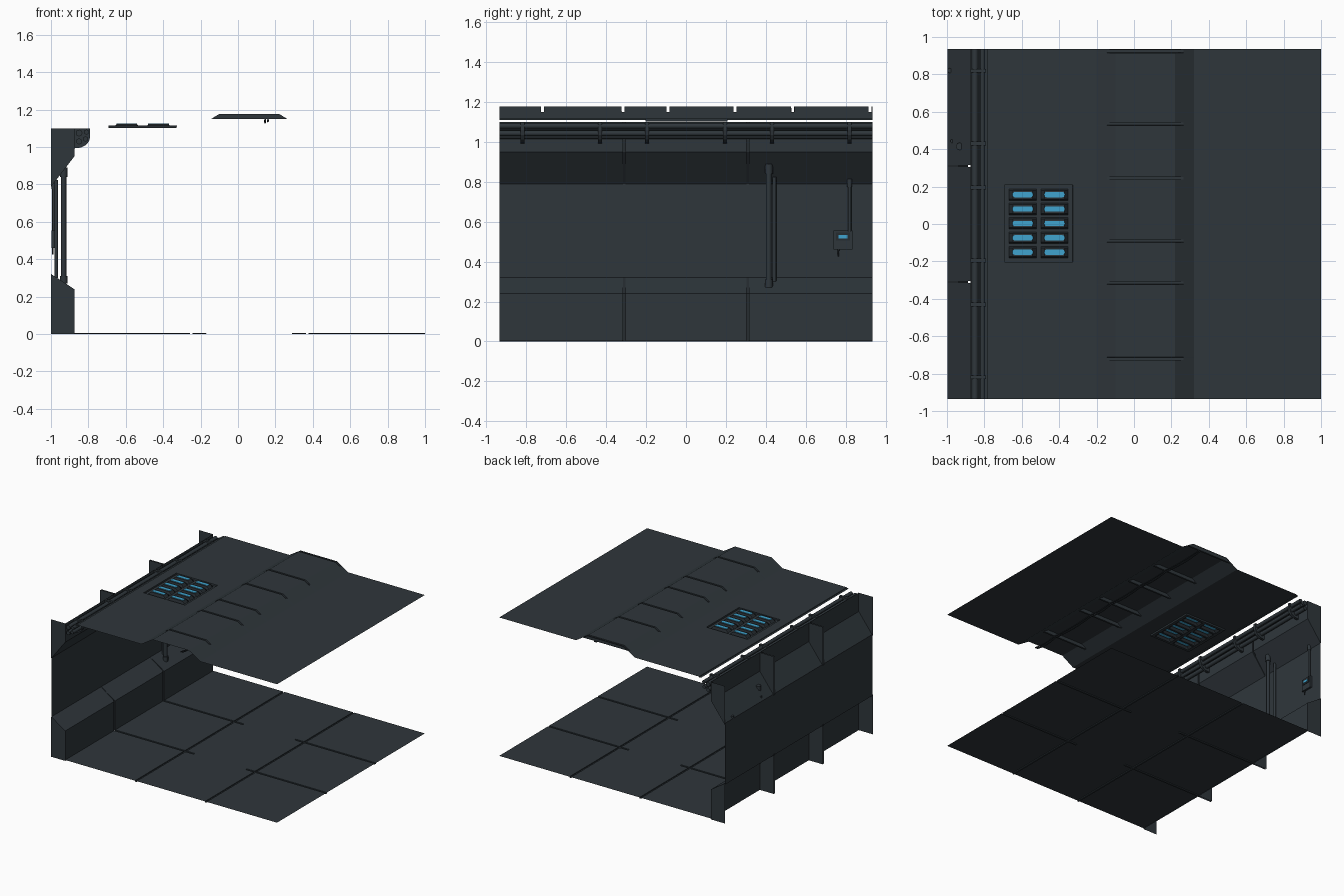
import bpy, bmesh, math

if "Cube" in bpy.data.objects:
    bpy.data.objects.remove(bpy.data.objects["Cube"])

Y = 0.935


def mat(name, rgb):
    m = bpy.data.materials.new(name)
    m.diffuse_color = (*rgb, 1)
    m.use_nodes = True
    m.node_tree.nodes["Principled BSDF"].inputs["Base Color"].default_value = m.diffuse_color
    return m


STEEL = mat("dark blue grey", (0.028, 0.037, 0.044))
DARK = mat("darker grey", (0.019, 0.025, 0.030))
BLUE = mat("light blue", (0.05, 0.37, 0.62))


def finish(name, bm, m):
    me = bpy.data.meshes.new(name)
    bm.to_mesh(me)
    bm.free()
    me.materials.append(m)
    ob = bpy.data.objects.new(name, me)
    bpy.context.collection.objects.link(ob)
    return ob


def height_sheet(name, xs, ys, zf, m):
    """Open sheet whose height follows zf(x, y) on an uneven grid."""
    bm = bmesh.new()
    xs, ys = sorted(set(xs)), sorted(set(ys))
    g = [[bm.verts.new((x, y, zf(x, y))) for y in ys] for x in xs]
    for i in range(len(xs) - 1):
        for j in range(len(ys) - 1):
            bm.faces.new((g[i][j], g[i + 1][j], g[i + 1][j + 1], g[i][j + 1]))
    return finish(name, bm, m)


def extrude_y(name, pts, y0, y1, m, closed=False, caps=None):
    """Sweep an xz profile along y; caps is the outline used for the ends."""
    bm = bmesh.new()
    a = [bm.verts.new((x, y0, z)) for x, z in pts]
    b = [bm.verts.new((x, y1, z)) for x, z in pts]
    n = len(pts)
    for i in range(n if closed else n - 1):
        j = (i + 1) % n
        bm.faces.new((a[i], a[j], b[j], b[i]))
    if caps:
        for y in (y0, y1):
            bm.faces.new([bm.verts.new((x, y, z)) for x, z in caps])
    if closed:
        bmesh.ops.remove_doubles(bm, verts=bm.verts, dist=1e-5)
        bmesh.ops.recalc_face_normals(bm, faces=bm.faces)
    return finish(name, bm, m)


def box(name, lo, hi, m, bevel=0):
    bm = bmesh.new()
    bmesh.ops.create_cube(bm, size=1)
    for v in bm.verts:
        v.co = [(lo[k] + hi[k]) / 2 + v.co[k] * (hi[k] - lo[k]) for k in range(3)]
    if bevel:
        es = [e for e in bm.edges if abs(e.verts[0].co.z - e.verts[1].co.z) > 1e-4]
        bmesh.ops.bevel(bm, geom=es, offset=bevel, segments=3, affect='EDGES', profile=0.5)
    return finish(name, bm, m)


def pipe(name, pts, r, m=STEEL):
    cu = bpy.data.curves.new(name, 'CURVE')
    cu.dimensions = '3D'
    cu.bevel_depth, cu.bevel_resolution, cu.use_fill_caps = r, 2, True
    sp = cu.splines.new('POLY')
    sp.points.add(len(pts) - 1)
    for p, c in zip(sp.points, pts):
        p.co = (*c, 1)
    cu.materials.append(m)
    ob = bpy.data.objects.new(name, cu)
    bpy.context.collection.objects.link(ob)


def groove_lines(cs, w):
    return [c + s for c in cs for s in (-w - 0.0006, -w, w, w + 0.0006)]


# Floor sheet with shallow grooves
FX, FY = (-0.25, 0.37), (-0.31, 0.31)


def floor_z(x, y):
    if any(abs(x - c) < 0.0072 for c in FX):
        return 0.0
    if any(abs(y - c) < 0.0072 for c in FY) and not -0.17 < x < 0.29:
        return 0.0
    return 0.007


height_sheet("floor", [-0.875, -0.17, -0.1694, 0.2894, 0.29, 1.0] + groove_lines(FX, 0.007),
             [-Y, Y] + groove_lines(FY, 0.007), floor_z, STEEL)

# Ceiling sheet: raised spine crossed by grooves, and a recessed light panel
RIBS = (-0.72, -0.315, -0.09, 0.245, 0.535, 0.923)
CX = (-0.595, -0.425)
CY = [0.157 - 0.077 * i for i in range(5)]
PX, PH = -0.51, (0.182, 0.205)


def ceiling_z(x, y):
    dx, dy = abs(x - PX), abs(y - 0.003)
    if dx < PH[0] + 1e-4 and dy < PH[1] + 1e-4:
        ax = min(abs(x - c) for c in CX)
        ay = min(abs(y - c) for c in CY)
        t = min((0.073 - ax) / 0.02, (0.031 - ay) / 0.008)
        return 1.103 + 0.02 * min(1, max(0, t))
    rise = min((x + 0.2) / 0.1, (0.32 - x) / 0.1)
    z = 1.115 + 0.062 * min(1, max(0, rise))
    if any(abs(y - c) < 0.0072 for c in RIBS):
        z = min(z, 1.15)
    return z


xs = [-0.77, -0.2, -0.1435, -0.1, 0.22, 0.2635, 0.32, 1.0]
xs += [PX + s * (PH[0] + d) for s in (-1, 1) for d in (0, 0.001)]
xs += [c + s for c in CX for s in (-0.073, -0.053, 0.053, 0.073)]
ys = [-Y, Y] + groove_lines(RIBS, 0.007)
ys += [0.003 + s * (PH[1] + d) for s in (-1, 1) for d in (0, 0.001)]
ys += [c + s for c in CY for s in (-0.031, -0.023, 0.023, 0.031)]
ceiling = height_sheet("ceiling", xs, ys, ceiling_z, STEEL)
ceiling.data.materials.append(DARK)
for p in ceiling.data.polygons:      # dark sides of the light cells
    if abs(p.center.x - PX) < PH[0] and abs(p.center.y) < PH[1] and p.normal.z < 0.95:
        p.material_index = 1
for i, x in enumerate(CX):
    for j, y in enumerate(CY):
        box(f"ceiling_light_{i}_{j}", (x - 0.055, y - 0.014, 1.119), (x + 0.055, y + 0.014, 1.126), BLUE, 0.012)

# Ceiling edge lip
extrude_y("ceiling_lip", [(-0.787, 1.11), (-0.77, 1.11), (-0.77, 1.115)], -Y, Y, STEEL)

# Cables sagging under the spine
stops = [-0.93] + list(RIBS)
for k, x in enumerate((0.145, 0.16)):
    pts = []
    for a, b in zip(stops, stops[1:]):
        for i in range(8):
            t = i / 8
            pts.append((x, a + (b - a) * t, 1.145 - (0.014 - 0.006 * k) * math.sin(math.pi * t)))
    pts.append((x, 0.93, 1.145))
    pipe(f"ceiling_cable_{k}", pts, 0.005, DARK)

# Wall: flat middle sheet, three lower and three upper panels with end fins
extrude_y("wall_middle", [(-0.998, 0.31), (-0.998, 0.80)], -Y, Y, STEEL)
LOW = [(-0.875, 0.0), (-0.875, 0.24), (-0.998, 0.32)]
UP = [(-0.998, 0.79), (-0.875, 0.95), (-0.875, 1.10)]
SEAMS = [-Y, -0.31, 0.31, Y]
for i in range(3):
    y0 = SEAMS[i] + (0.006 if i else 0)
    y1 = SEAMS[i + 1] - (0.006 if i < 2 else 0)
    extrude_y(f"lower_wall_panel_{i}", LOW, y0, y1, STEEL, caps=LOW + [(-1, 0.32), (-1, 0)])
    extrude_y(f"upper_wall_panel_{i}", UP, y0, y1, STEEL, caps=UP + [(-1, 1.10), (-1, 0.79)])
for i, y in enumerate(SEAMS[1:3]):
    extrude_y(f"lower_seam_{i}", [(x - 0.012 if x > -0.9 else x, z) for x, z in LOW], y - 0.006, y + 0.006, DARK)
    extrude_y(f"upper_seam_{i}", [(x - 0.012 if x > -0.9 else x, z) for x, z in UP], y - 0.006, y + 0.006, DARK)

# Pipe run along the top of the wall, held by brackets
for i, (x, z, r) in enumerate([(-0.85, 1.075, 0.018), (-0.81, 1.08, 0.014), (-0.85, 1.03, 0.016), (-0.815, 1.043, 0.014)]):
    pipe(f"top_pipe_{i}", [(x, -Y, z), (x, Y, z)], r)
HOOK = [(-0.875, 0.993), (-0.84, 0.997), (-0.81, 1.013), (-0.795, 1.035), (-0.79, 1.06), (-0.79, 1.10), (-0.875, 1.10)]
for i, y in enumerate((-0.82, -0.43, -0.195, 0.195, 0.43, 0.82)):
    extrude_y(f"pipe_bracket_{i}", HOOK, y - 0.01, y + 0.01, STEEL, closed=True, caps=HOOK)

# Upright wall pipes with collars
pipe("wall_pipe_thick", [(-0.932, 0.415, 0.27), (-0.932, 0.415, 0.89)], 0.014)
for i, (a, b) in enumerate(((0.27, 0.31), (0.84, 0.89))):
    pipe(f"wall_pipe_collar_{i}", [(-0.932, 0.415, a), (-0.932, 0.415, b)], 0.02)
pipe("wall_pipe_thin", [(-0.972, 0.443, 0.30), (-0.972, 0.443, 0.825)], 0.010)

# Control box with screen, conduit and loose cable
box("control_box", (-0.998, 0.74, 0.46), (-0.982, 0.835, 0.555), STEEL)
box("control_screen_frame", (-0.983, 0.752, 0.505), (-0.978, 0.822, 0.545), DARK)
box("control_screen", (-0.979, 0.765, 0.517), (-0.975, 0.81, 0.534), BLUE)
pipe("control_conduit", [(-0.985, 0.82, 0.55), (-0.985, 0.82, 0.81)], 0.009)
pipe("control_conduit_collar", [(-0.985, 0.82, 0.775), (-0.985, 0.82, 0.815)], 0.013)
pipe("control_cable", [(-0.99, 0.765, 0.465), (-0.99, 0.762, 0.425)], 0.004, DARK)
